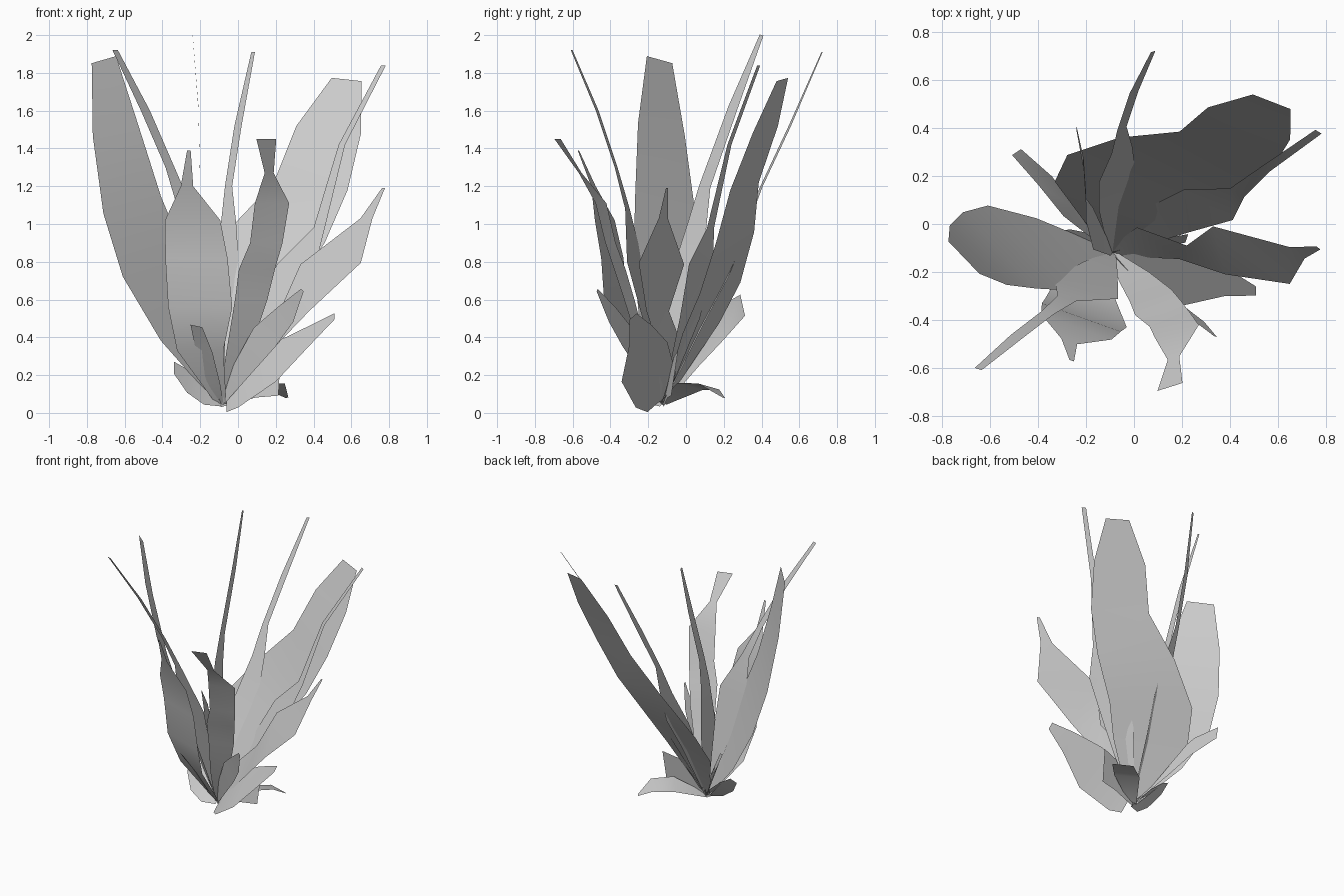
import bpy, bmesh
from mathutils import Vector


def leaf(name, side, spine, widths):
    """Ribbon blade: spine runs from tip to root, side is the width direction."""
    side = Vector(side).normalized()
    bm = bmesh.new()
    rows = []
    for p, w in zip(spine, widths):
        p = Vector(p)
        rows.append([bm.verts.new(p - side * w / 2), bm.verts.new(p + side * w / 2)])
    for a, b in zip(rows, rows[1:]):
        bm.faces.new((a[0], a[1], b[1], b[0]))
    for f in bm.faces:
        f.smooth = True
    me = bpy.data.meshes.new(name)
    bm.to_mesh(me)
    bm.free()
    ob = bpy.data.objects.new(name, me)
    bpy.context.collection.objects.link(ob)
    return ob


ROOT = (-.09, -.12, .05)

# Tall broad leaves
leaf("broad_leaf_left", (.69, -.72, .2),
     [(-.71, -.14, 1.87), (-.65, -.13, 1.5), (-.56, -.11, 1.1), (-.44, -.10, .77), (-.28, -.11, .42), ROOT],
     [.19, .35, .45, .5, .38, .06])
leaf("broad_leaf_back", (.93, -.36, -.1),
     [(.575, .51, 1.765), (.48, .42, 1.5), (.385, .31, 1.2), (.2, .26, .93), (0, .18, .66), (-.08, .08, .45), ROOT],
     [.17, .37, .42, .56, .6, .54, .06])

# Medium leaves
leaf("front_left_leaf", (.92, -.33, 0),
     [(-.26, -.57, 1.39), (-.27, -.49, 1.2), (-.24, -.43, 1.02), (-.22, -.39, .82), (-.2, -.37, .56),
      (-.2, -.27, .33), ROOT],
     [.02, .07, .31, .35, .36, .26, .06])
leaf("front_right_leaf", (.95, .3, 0),
     [(.15, -.68, 1.45), (.165, -.56, 1.27), (.18, -.45, 1.11), (.15, -.40, .9), (.1, -.35, .76),
      (.07, -.30, .6), (0, -.22, .32), ROOT],
     [.11, .05, .19, .18, .2, .18, .13, .03])
leaf("right_leaf", (.8, -.6, .02),
     [(.77, -.10, 1.19), (.68, -.12, 1.03), (.49, -.13, .79), (.3, -.15, .54), (.1, -.08, .34), ROOT],
     [.02, .08, .4, .2, .22, .05])

# Long thin stalks that widen into a blade near the root
leaf("stalk_right", (.8, -.5, 0),
     [(.77, .385, 1.84), (.55, .23, 1.42), (.43, .13, .98), (.31, .08, .79), (.15, .02, .5), ROOT],
     [.03, .04, .07, .24, .2, .03])
leaf("stalk_back_left", (0, 1, -.3),
     [(-.24, .40, 2.0), (-.21, .25, 1.62), (-.2, .1, 1.2), (-.2, .06, 1.0), (-.17, -.02, .62), ROOT],
     [.02, .05, .06, .1, .18, .03])
leaf("stalk_back", (.9, .3, 0),
     [(.08, .72, 1.91), (0, .55, 1.52), (-.05, .40, 1.2), (-.05, .31, .98), (-.07, .2, .72), (-.09, .08, .48), ROOT],
     [.02, .04, .04, .09, .16, .12, .03])
leaf("stalk_front_left", (.95, -.3, 0),
     [(-.65, -.605, 1.92), (-.49, -.47, 1.6), (-.36, -.37, 1.3), (-.28, -.31, 1.08), (-.2, -.27, .8),
      (-.14, -.18, .4), ROOT],
     [.03, .05, .05, .08, .28, .15, .03])

# Short leaves around the root
leaf("short_leaf_back_left", (.3, .2, -.9),
     [(-.49, .30, .57), (-.37, .18, .47), (-.27, .05, .32), ROOT], [.12, .18, .16, .03])
leaf("short_leaf_right", (0, -.75, -.65),
     [(.51, -.28, .51), (.38, -.24, .41), (.2, -.22, .27), (0, -.16, .12), (-.06, -.14, .06)],
     [.05, .16, .32, .28, .17])
leaf("short_leaf_front_right", (.7, -.3, -.6),
     [(.34, -.47, .65), (.25, -.39, .52), (.14, -.31, .4), (0, -.2, .2), ROOT], [.02, .12, .16, .1, .03])
leaf("short_leaf_front_left", (.9, -.4, -.2),
     [(-.22, -.36, .46), (-.18, -.28, .33), (-.13, -.19, .16), ROOT], [.07, .1, .08, .03])
leaf("low_leaf_back_right", (.6, -.7, .2),
     [(.26, .2, .08), (.2, .12, .14), (.08, .02, .14), ROOT], [.02, .15, .18, .05])
leaf("low_leaf_side", (.05, .15, 1),
     [(.22, -.06, .21), (.1, -.08, .19), ROOT], [.24, .22, .04])
leaf("low_leaf_left", (0, -.75, -.6),
     [(-.34, -.08, .24), (-.27, -.1, .17), (-.18, -.11, .1), ROOT], [.1, .2, .18, .05])
